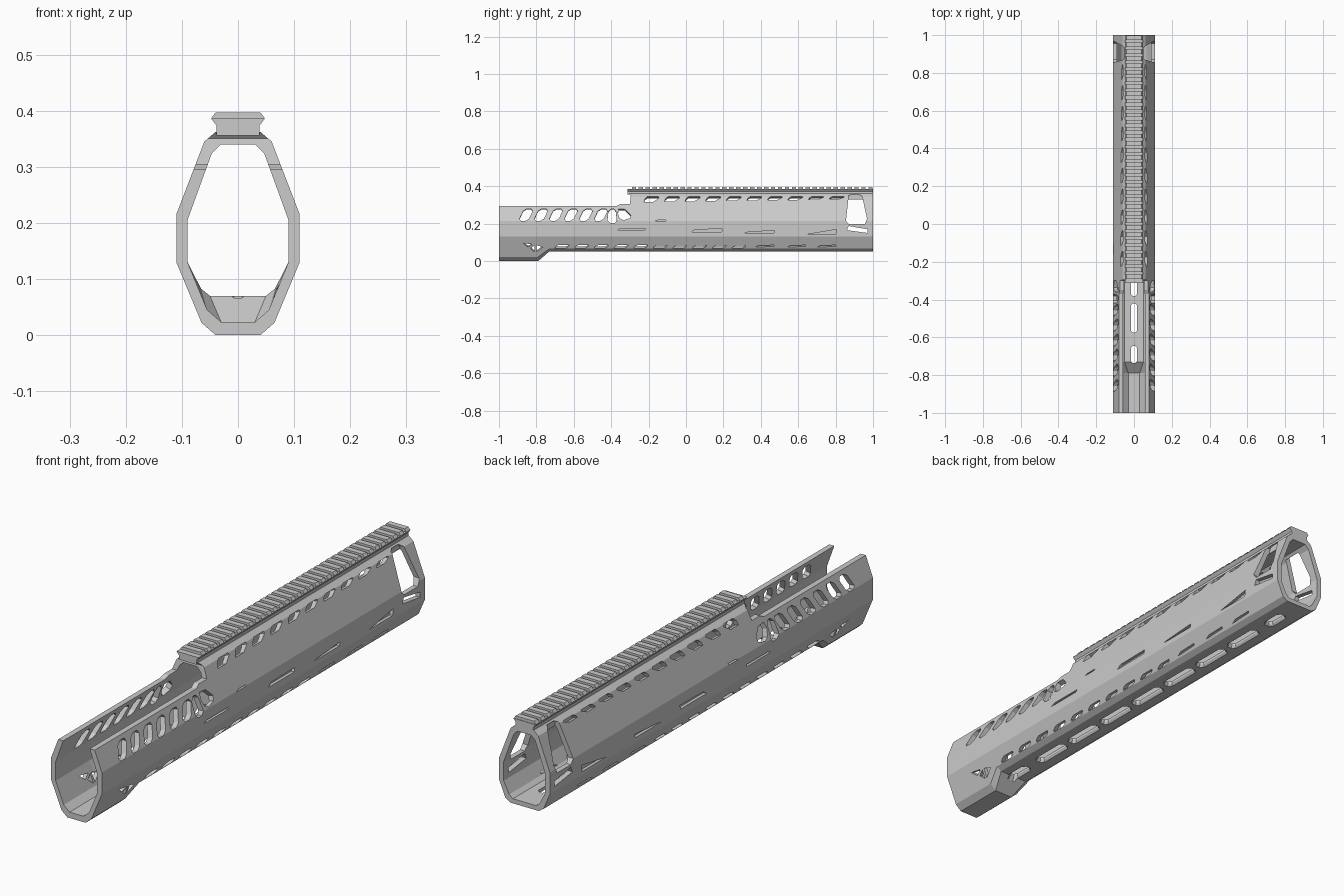
import bpy, bmesh, math

if "Cube" in bpy.data.objects:
    bpy.data.objects.remove(bpy.data.objects["Cube"])


def make_object(name, bm):
    bmesh.ops.recalc_face_normals(bm, faces=bm.faces[:])
    me = bpy.data.meshes.new(name)
    bm.to_mesh(me)
    bm.free()
    ob = bpy.data.objects.new(name, me)
    bpy.context.collection.objects.link(ob)
    return ob


def loft(bm, loops, caps=True):
    rings = [[bm.verts.new(p) for p in loop] for loop in loops]
    n = len(rings[0])
    for a, b in zip(rings, rings[1:]):
        for i in range(n):
            j = (i + 1) % n
            bm.faces.new((a[i], a[j], b[j], b[i]))
    if caps:
        bm.faces.new(rings[0])
        bm.faces.new(rings[-1])
    return rings


def mirrored(half):
    return half + [(-x, z) for x, z in reversed(half)]


def side_prism(bm, pts, x0, x1, shear=0.0, xr=0.1):
    """Cut a y-z outline into both side walls, sheared to follow the panel normal."""
    for s in (1, -1):
        loft(bm, [[(s * x, y, z + shear * (x - xr)) for y, z in pts] for x in (x0, x1)])


def slanted(y, z0, z1, w, lean, c=0.012):
    """Leaning slot with clipped corners, y is the bottom left corner."""
    k = lean / (z1 - z0)
    raw = [(c, z0), (w - c, z0), (w, z0 + c), (w, z1 - c),
           (w - c, z1), (c, z1), (0, z1 - c), (0, z0 + c)]
    return [(y + u + k * (z - z0), z) for u, z in raw]


# Tubular body: outer and inner sections lofted along y, deeper at the front
top_out = [(0.04, 0.362), (0.06, 0.345), (0.11, 0.215), (0.11, 0.13)]
top_in = [(0.03, 0.34), (0.047, 0.323), (0.09, 0.205), (0.09, 0.13)]
out_front = mirrored(top_out + [(0.065, 0.022), (0.04, 0.0)])
out_rear = mirrored(top_out + [(0.083, 0.066), (0.062, 0.052)])
in_front = mirrored(top_in + [(0.055, 0.045), (0.03, 0.023)])
in_rear = mirrored(top_in + [(0.066, 0.083), (0.05, 0.07)])
bm = bmesh.new()
ys = (-1, -0.79, -0.73, 1)
outer = loft(bm, [[(x, y, z) for x, z in p] for y, p in
                  zip(ys, (out_front, out_front, out_rear, out_rear))], False)
inner = loft(bm, [[(x, y, z) for x, z in p] for y, p in
                  zip(ys, (in_front, in_front, in_rear, in_rear))], False)
for e in (0, -1):
    n = len(outer[e])
    for i in range(n):
        j = (i + 1) % n
        bm.faces.new((outer[e][i], outer[e][j], inner[e][j], inner[e][i]))
body = make_object("handguard_body", bm)

cut = bmesh.new()

# Open top at the front
notch = [(-1.1, 0.295), (-0.37, 0.295), (-0.35, 0.305), (-0.30, 0.305),
         (-0.295, 0.35), (-0.315, 0.372), (-0.315, 0.5), (-1.1, 0.5)]
loft(cut, [[(x, y, z) for y, z in notch] for x in (-0.2, 0.2)])

# Leaning vents and the end hole of the front side walls
for i in range(6):
    side_prism(cut, slanted(-0.895 + 0.08 * i, 0.213, 0.28, 0.05, 0.03),
               0.04, 0.14, 0.15, 0.095)
side_prism(cut, [(-0.42, 0.215), (-0.405, 0.2), (-0.38, 0.2), (-0.37, 0.215),
                 (-0.375, 0.265), (-0.385, 0.28), (-0.4, 0.28), (-0.415, 0.265)],
           0.04, 0.14, 0.15, 0.095)
side_prism(cut, [(-0.355, 0.225), (-0.335, 0.213), (-0.3, 0.225), (-0.295, 0.245),
                 (-0.325, 0.28), (-0.36, 0.283), (-0.365, 0.255)],
           0.04, 0.14, 0.385, 0.095)

# Tapering row of slots below the rail
for i in range(10):
    y, h = -0.225 + 0.11 * i, 0.034 - 0.0018 * i
    side_prism(cut, [(y, 0.347 - h), (y + 0.05, 0.347 - h), (y + 0.08, 0.347 - h * 0.3),
                     (y + 0.078, 0.347), (y + 0.02, 0.347), (y + 0.005, 0.347 - h * 0.5)],
               0.035, 0.09, 0.385, 0.062)

# Shallow wedge pockets in the flat sides
for y0, y1, z, h0, h1 in ((-0.37, -0.22, 0.165, 0.008, 0.008), (-0.17, -0.11, 0.213, 0.006, 0.006),
                          (0.03, 0.19, 0.155, 0.014, 0.016), (0.31, 0.47, 0.15, 0.004, 0.014),
                          (0.65, 0.8, 0.143, 0.003, 0.026)):
    side_prism(cut, [(y0, z), (y1, z), (y1 + 0.005, z + h1), (y0 + 0.02, z + h0)], 0.098, 0.13)

# Large rear window and the wedge beneath it
side_prism(cut, [(0.87, 0.35), (0.885, 0.357), (0.925, 0.357), (0.942, 0.345), (0.968, 0.225),
                 (0.955, 0.197), (0.87, 0.197), (0.855, 0.215)], 0.04, 0.14)
side_prism(cut, [(0.86, 0.165), (0.97, 0.15), (0.97, 0.17), (0.87, 0.187)], 0.07, 0.14)

# Slots along the lower slanted panels
for i in range(10):
    y = -0.705 + 0.105 * i
    side_prism(cut, slanted(y, 0.066, 0.088 - 0.0006 * i, 0.065, 0.02, 0.006),
               0.055, 0.12, -0.41, 0.088)
for y in (0.37, 0.54, 0.7):
    side_prism(cut, [(y, 0.074), (y + 0.1, 0.078), (y + 0.1, 0.086), (y + 0.02, 0.084)],
               0.055, 0.12, -0.41, 0.088)

# Triangular vents at the front foot
for tri in ([(-0.87, 0.1), (-0.845, 0.075), (-0.82, 0.092)],
            [(-0.832, 0.068), (-0.81, 0.045), (-0.81, 0.086)],
            [(-0.8, 0.045), (-0.765, 0.075), (-0.8, 0.088)]):
    side_prism(cut, tri, 0.045, 0.13, -0.41, 0.085)


# Bevelled accessory slots along the underside
def slot_loop(yc, half_len, half_w, z, grow):
    w, l = half_w + grow, half_len + grow
    c = w * 0.6
    return [(w, yc - l + c, z), (w, yc + l - c, z), (w - c, yc + l, z), (c - w, yc + l, z),
            (-w, yc + l - c, z), (-w, yc - l + c, z), (c - w, yc - l, z), (w - c, yc - l, z)]


for i in range(9):
    yc = -0.69 + 0.193 * i
    hl = 0.045 if i in (0, 8) else 0.077
    loft(cut, [slot_loop(yc, hl, 0.017, z, g) for z, g in ((0.04, 0.014), (0.061, 0), (0.1, 0))])

cutter = make_object("slot_cutter", cut)
mod = body.modifiers.new("slots", 'BOOLEAN')
mod.object = cutter
mod.operation = 'DIFFERENCE'
mod.solver = 'EXACT'
bpy.context.view_layer.objects.active = body
body.select_set(True)
bpy.ops.object.modifier_apply(modifier=mod.name)
bpy.data.objects.remove(cutter, do_unlink=True)

# Dovetail rail base
bm = bmesh.new()
rail = mirrored([(0.048, 0.386), (0.038, 0.373), (0.038, 0.356)])
loft(bm, [[(x, y, z) for x, z in rail] for y in (-0.312, 1.0)])
make_object("top_rail", bm)

# Rail teeth
bm = bmesh.new()
tooth = mirrored([(0.040, 0.397), (0.048, 0.386), (0.046, 0.384)])
for i in range(35):
    y = -0.29 + 0.0372 * i
    loft(bm, [[(x, yy, z) for x, z in tooth] for yy in (y, y + 0.023)])
make_object("rail_teeth", bm)
